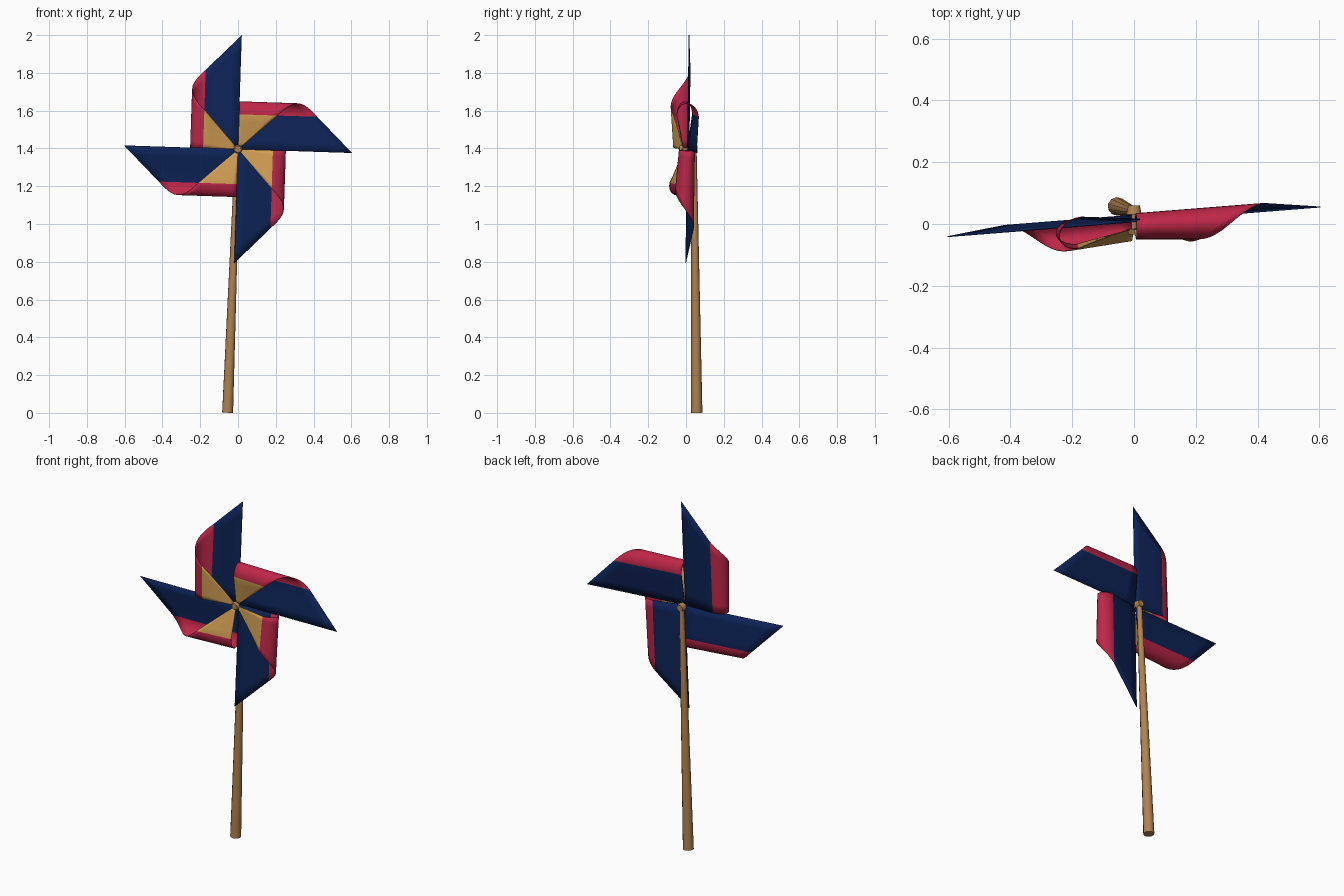
import bpy, bmesh, math
from mathutils import Vector

if "Cube" in bpy.data.objects:
    bpy.data.objects.remove(bpy.data.objects["Cube"])

R = 0.604                       # centre-to-corner size of the paper
HUB = Vector((0, 0.007, 1.396))


def mat(name, rgb):
    m = bpy.data.materials.new(name)
    m.diffuse_color = (*rgb, 1)
    m.use_nodes = True
    m.node_tree.nodes["Principled BSDF"].inputs["Base Color"].default_value = m.diffuse_color
    return m


navy = mat("navy", (0.004, 0.017, 0.095))
red = mat("crimson", (0.52, 0.02, 0.065))
gold = mat("gold", (0.66, 0.35, 0.09))
wood = mat("wood", (0.44, 0.225, 0.08))


def finish(bm, name, mats, angle):
    bmesh.ops.recalc_face_normals(bm, faces=bm.faces)
    me = bpy.data.meshes.new(name)
    bm.to_mesh(me)
    bm.free()
    for m in mats:
        me.materials.append(m)
    ob = bpy.data.objects.new(name, me)
    bpy.context.collection.objects.link(ob)
    bpy.ops.object.select_all(action='DESELECT')
    ob.select_set(True)
    bpy.context.view_layer.objects.active = ob
    bpy.ops.object.shade_smooth_by_angle(angle=math.radians(angle))
    return ob


def fold(u, v):
    """Paper position (u across, v along the blade) -> sideways, depth (+ is back)."""
    front = -(0.058 + 0.08 * v)
    if u <= 0.19:                                   # flat blade
        return u * 0.185 / 0.19, 0.024 * u / 0.19
    if u <= 0.4:                                    # curl
        t = math.pi * (u - 0.19) / 0.21
        mid, half = (0.024 + front) / 2, (0.024 - front) / 2
        return 0.185 + 0.067 * math.sin(t), mid + half * math.cos(t)
    f = (u - 0.4) / (R - 0.4)                       # flap back to the hub
    return 0.185 * (1 - f), front * (1 - f) - 0.022 * f


# Four folded paper blades
us = [0.19 * i / 4 for i in range(4)] + [0.19 + 0.21 * i / 12 for i in range(12)]
us += [0.4 + (R - 0.4) * i / 5 for i in range(6)]
ROWS = 8
for k, name in enumerate(("top", "left", "bottom", "right")):
    a = math.radians(90 * k - 1.9)
    along, side = (-math.sin(a), math.cos(a)), (-math.cos(a), -math.sin(a))
    bm = bmesh.new()
    cols = []
    for u in us:
        col = []
        for j in range(ROWS + 1):
            v = (R - u) * j / ROWS
            s, d = fold(u, v)
            x = s * side[0] + v * along[0]
            z = s * side[1] + v * along[1]
            col.append(bm.verts.new(HUB + Vector((x, 0.08 * x + 0.012 * z + d, z))))
        cols.append(col)
    for i in range(len(us) - 1):
        um = (us[i] + us[i + 1]) / 2
        for j in range(ROWS):
            f = bm.faces.new((cols[i][j], cols[i + 1][j], cols[i + 1][j + 1], cols[i][j + 1]))
            f.material_index = 0 if um < 0.19 else 1 if um < 0.4 else 2
    bmesh.ops.remove_doubles(bm, verts=bm.verts, dist=0.0001)
    ob = finish(bm, name + "_blade", (navy, red, gold), 40)
    s = ob.modifiers.new("paper", 'SOLIDIFY')
    s.thickness, s.offset = 0.003, 0


def rod(name, p, q, r1, r2, sides):
    p, q = Vector(p), Vector(q)
    bm = bmesh.new()
    bmesh.ops.create_cone(bm, cap_ends=True, segments=sides, radius1=r1, radius2=r2,
                          depth=(q - p).length)
    rot = (q - p).to_track_quat('Z', 'Y').to_matrix().to_4x4()
    bmesh.ops.transform(bm, matrix=rot, verts=bm.verts)
    bmesh.ops.translate(bm, vec=(p + q) / 2, verts=bm.verts)
    return finish(bm, name, (wood,), 50)


# Tapered stick, axle and hub caps
rod("stick", (-0.055, 0.057, 0.001), (-0.002, 0.042, 1.4), 0.03, 0.014, 10)
rod("axle", (0, 0.05, 1.396), (0, -0.03, 1.396), 0.008, 0.008, 8)
rod("back_cap", (0, 0.03, 1.396), (0, 0.06, 1.396), 0.025, 0.019, 8)
rod("front_cap", (0, -0.016, 1.396), (0, -0.034, 1.396), 0.025, 0.018, 8)
